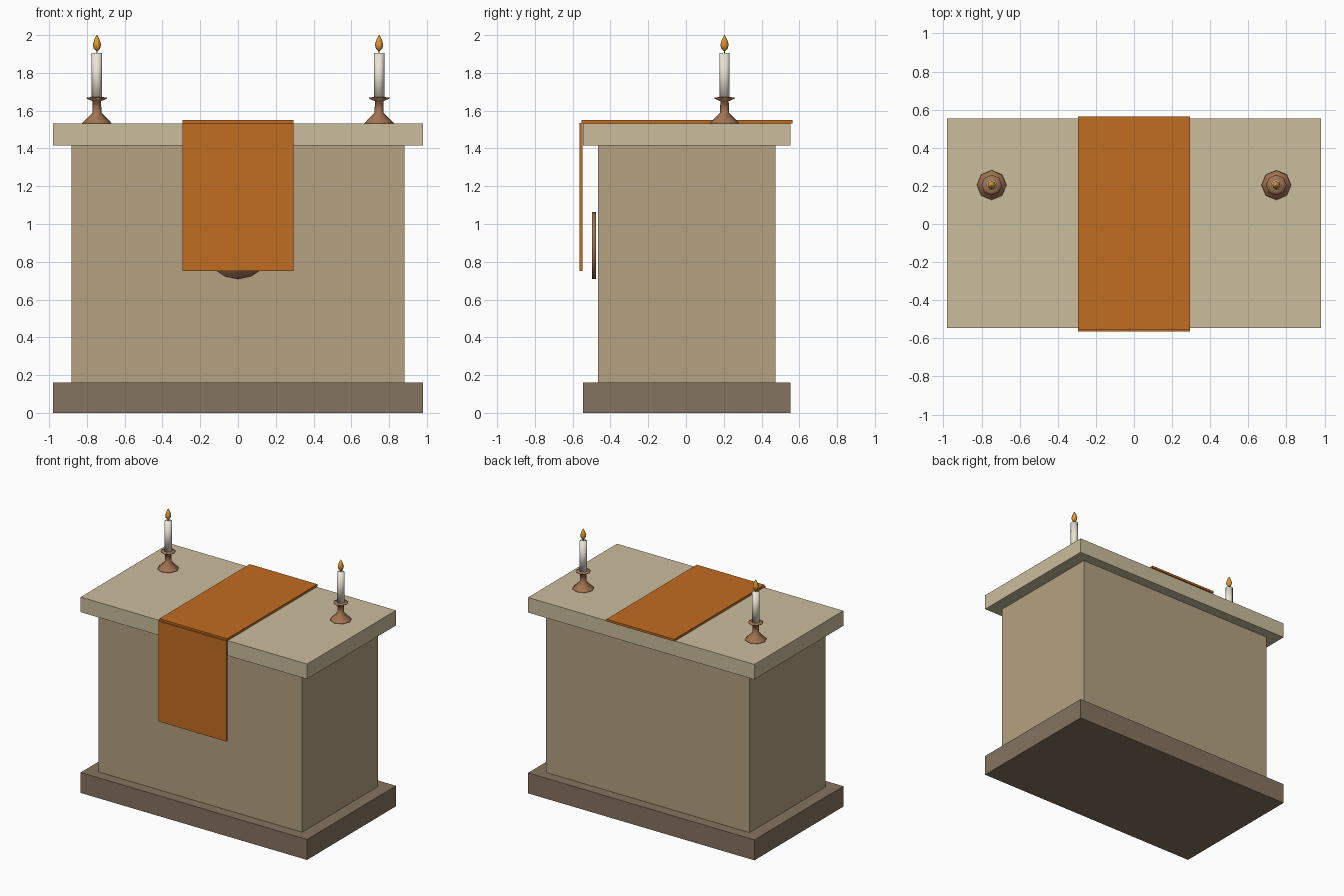
import bpy, bmesh, math

if "Cube" in bpy.data.objects:
    bpy.data.objects.remove(bpy.data.objects["Cube"])


def material(name, rgb):
    # sRGB bytes to linear colour
    m = bpy.data.materials.new(name)
    m.diffuse_color = [(c / 255) ** 2.2 for c in rgb] + [1]
    m.use_nodes = True
    m.node_tree.nodes["Principled BSDF"].inputs["Base Color"].default_value = m.diffuse_color
    return m


plinth_mat = material("dark_stone", (132, 115, 96))
body_mat = material("stone", (178, 160, 128))
slab_mat = material("pale_stone", (202, 188, 156))
cloth_mat = material("orange_cloth", (192, 108, 38))
bronze_mat = material("bronze", (160, 115, 82))
wax_mat = material("wax", (235, 230, 212))
flame_mat = material("flame", (225, 150, 50))


def finish(name, bm, mat, smooth=False):
    bmesh.ops.recalc_face_normals(bm, faces=bm.faces)
    me = bpy.data.meshes.new(name)
    bm.to_mesh(me)
    bm.free()
    me.materials.append(mat)
    for p in me.polygons:
        p.use_smooth = smooth
    ob = bpy.data.objects.new(name, me)
    bpy.context.collection.objects.link(ob)
    return ob


def box(name, half_x, y0, y1, z0, z1, mat):
    bm = bmesh.new()
    bmesh.ops.create_cube(bm, size=1)
    for v in bm.verts:
        v.co.x *= 2 * half_x
        v.co.y = y0 if v.co.y < 0 else y1
        v.co.z = z0 if v.co.z < 0 else z1
    return finish(name, bm, mat)


def lathe(name, profile, sides, loc, mat):
    # revolve (radius, height) points about z and cap both ends
    bm = bmesh.new()
    rings = [[bm.verts.new((r * math.cos(2 * math.pi * i / sides),
                            r * math.sin(2 * math.pi * i / sides), z))
              for i in range(sides)] for r, z in profile]
    for a, b in zip(rings, rings[1:]):
        for i in range(sides):
            j = (i + 1) % sides
            bm.faces.new((a[i], a[j], b[j], b[i]))
    bm.faces.new(rings[0][::-1])
    bm.faces.new(rings[-1])
    bmesh.ops.remove_doubles(bm, verts=bm.verts, dist=1e-5)
    ob = finish(name, bm, mat, True)
    ob.location = loc
    return ob


# stone altar
box("plinth", 0.98, -0.546, 0.554, 0, 0.16, plinth_mat)
box("body", 0.882, -0.466, 0.474, 0.16, 1.415, body_mat)
box("top_slab", 0.98, -0.546, 0.554, 1.415, 1.533, slab_mat)

# cloth runner: top sheet and front drop
box("cloth_top", 0.294, -0.553, 0.564, 1.533, 1.55, cloth_mat)
box("cloth_drop", 0.294, -0.564, -0.548, 0.75, 1.535, cloth_mat)

# round emblem behind the cloth
disc = lathe("emblem_disc", [(0.177, -0.0095), (0.177, 0.0095)], 16,
             (0, -0.487, 0.886), bronze_mat)
disc.rotation_euler = (math.pi / 2, math.pi / 2, 0)

# candlesticks
holder = [(0.078, 1.533), (0.072, 1.54), (0.024, 1.588), (0.022, 1.65),
          (0.054, 1.664), (0.054, 1.669), (0.028, 1.672)]
flame = [(0.004, 1.915), (0.018, 1.931), (0.022, 1.95), (0.014, 1.976), (0.002, 2.0)]
for side, x in (("left", -0.747), ("right", 0.747)):
    loc = (x, 0.204, 0)
    lathe(side + "_candle_holder", holder, 8, loc, bronze_mat)
    lathe(side + "_candle", [(0.028, 1.665), (0.028, 1.904)], 10, loc, wax_mat)
    lathe(side + "_wick", [(0.003, 1.9), (0.003, 1.925)], 6, loc, plinth_mat)
    lathe(side + "_flame", flame, 8, loc, flame_mat)
